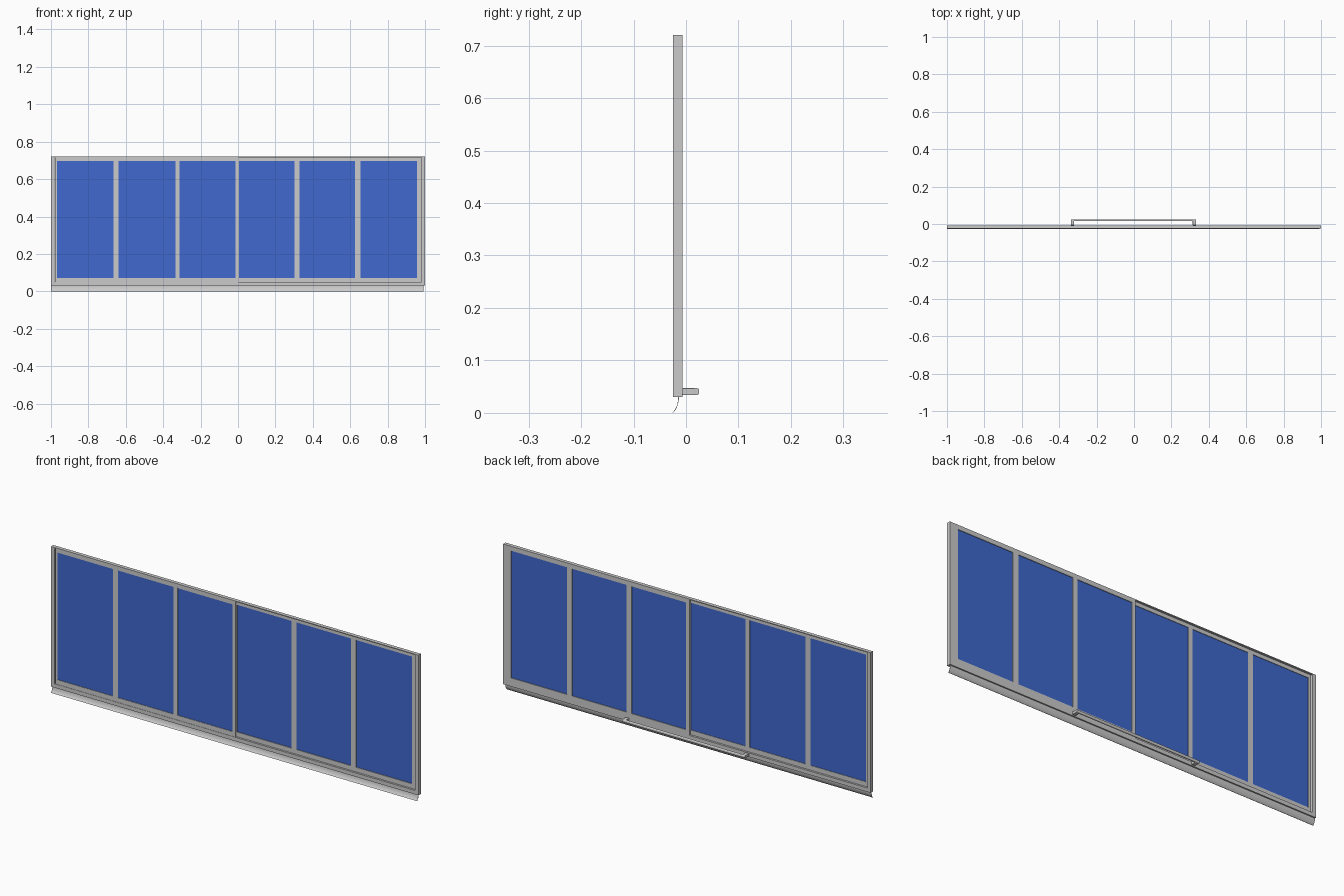
import bpy, bmesh, math

if "Cube" in bpy.data.objects:
    bpy.data.objects.remove(bpy.data.objects["Cube"])

blue = bpy.data.materials.new("blue_glass")
blue.diffuse_color = (0.05, 0.14, 0.62, 1)
blue.use_nodes = True
blue.node_tree.nodes["Principled BSDF"].inputs["Base Color"].default_value = blue.diffuse_color


def mesh_object(name, bm, mat=None):
    bmesh.ops.recalc_face_normals(bm, faces=bm.faces[:])
    me = bpy.data.meshes.new(name)
    bm.to_mesh(me)
    bm.free()
    ob = bpy.data.objects.new(name, me)
    bpy.context.collection.objects.link(ob)
    if mat:
        me.materials.append(mat)
    return ob


def boxes(name, items, mat=None):
    """One object from a list of (x0, x1, y0, y1, z0, z1) boxes."""
    bm = bmesh.new()
    for x0, x1, y0, y1, z0, z1 in items:
        vs = bmesh.ops.create_cube(bm, size=1)["verts"]
        for v in vs:
            v.co = (x1 if v.co.x > 0 else x0,
                    y1 if v.co.y > 0 else y0,
                    z1 if v.co.z > 0 else z0)
    return mesh_object(name, bm, mat)


def prism(name, profile, x0, x1):
    """Extrude a closed (y, z) profile along x."""
    bm = bmesh.new()
    f = bm.faces.new([bm.verts.new((x0, y, z)) for y, z in profile])
    r = bmesh.ops.extrude_face_region(bm, geom=[f])
    for v in r["geom"]:
        if isinstance(v, bmesh.types.BMVert):
            v.co.x = x1
    return mesh_object(name, bm)


FRONT, BACK, MID = -0.025, -0.007, -0.016

# Outer frame: sill, head and jambs, each with front and back track lips
boxes("outer_frame", [
    (-1, 1, FRONT, BACK, 0.03, 0.049),
    (-1, 1, FRONT, BACK, 0.716, 0.72),
    (-1, -0.982, FRONT, BACK, 0.049, 0.716),
    (0.982, 1, FRONT, BACK, 0.049, 0.716)])


def sash(name, y0, y1, glass, x0, x1, z0=0.049, z1=0.716):
    """Sliding sash: rails, stiles and glazing bars around the panes."""
    gb, gt = 0.072, 0.698
    bars = [(x0, x1, y0, y1, z0, gb), (x0, x1, y0, y1, gt, z1)]
    edges = [x0] + [e for pane in glass for e in pane] + [x1]
    for a, b in zip(edges[::2], edges[1::2]):
        bars.append((a, b, y0, y1, gb, gt))
    boxes(name + "_frame", bars)
    yc = (y0 + y1) / 2
    boxes(name + "_glass", [(a, b, yc - 0.001, yc + 0.001, gb, gt)
                            for a, b in glass], blue)


# Left sash runs in the front track, right sash in the back track
sash("left_sash", -0.0235, MID - 0.0005,
     [(-0.967, -0.665), (-0.638, -0.334), (-0.312, -0.013)], -0.978, 0.002)
sash("right_sash", MID + 0.0005, BACK,
     [(0.005, 0.302), (0.328, 0.626), (0.654, 0.957)], -0.013, 0.982)

# Curved weather flap below the sill
arc = []
for i in range(9):
    a = math.radians(62) * i / 8
    arc.append((-0.0135 - 0.0215 * (1 - math.cos(a)),
                0.031 - 0.031 * math.sin(a) / math.sin(math.radians(62))))
inner = [(y - 0.0012, z) for y, z in reversed(arc)]
flap = prism("bottom_flap", arc + inner, -1, 0.993)

# Pull handle on the back: rounded bar with two end posts
z0, z1 = 0.034, 0.047


def rounded(y0, y1, r=0.004):
    pts = [(y0, z0), (y0, z1)]
    for cz, s in ((z1 - r, 90), (z0 + r, 0)):
        for i in range(5):
            a = math.radians(s - 22.5 * i)
            pts.append((y1 - r + r * math.cos(a), cz + r * math.sin(a)))
    return pts


bar = prism("handle_bar", rounded(0.017, 0.025), -0.338, 0.332)
posts = boxes("handle_posts", [(-0.338, -0.32, BACK, 0.018, z0, z1),
                               (0.314, 0.332, BACK, 0.018, z0, z1)])
bev = posts.modifiers.new("soft_edges", "BEVEL")
bev.width = 0.0015
bev.segments = 2

# Smooth the curved parts only
bpy.ops.object.select_all(action='DESELECT')
for ob in (flap, bar):
    ob.select_set(True)
bpy.context.view_layer.objects.active = flap
bpy.ops.object.shade_smooth_by_angle(angle=math.radians(35))
